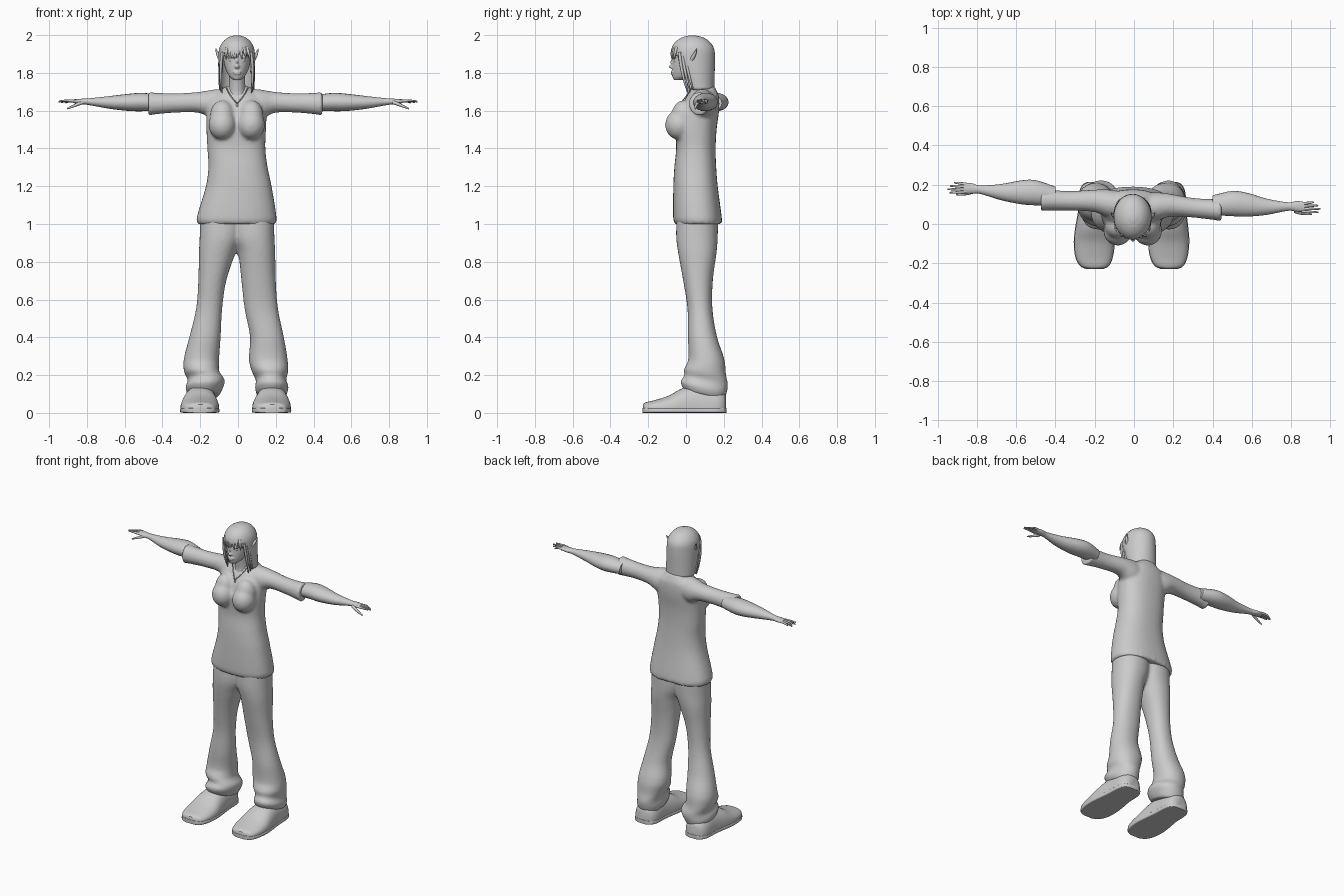
import bpy, bmesh, math
from mathutils import Vector, Matrix

cube = bpy.data.objects.get("Cube")
if cube:
    bpy.data.objects.remove(cube, do_unlink=True)

grey = bpy.data.materials.new("plain grey")
grey.use_nodes = True
grey.diffuse_color = (0.6, 0.6, 0.6, 1)
for node in grey.node_tree.nodes:
    if node.type == 'BSDF_PRINCIPLED':
        node.inputs["Base Color"].default_value = grey.diffuse_color


def blend_rows(rows, steps):
    """Smoothly interpolate section rows (t, a0, a1, b0, b1)."""
    rows = sorted(rows)
    last = len(rows) - 1

    def slope(i, k):
        lo, hi = rows[max(i - 1, 0)], rows[min(i + 1, last)]
        return (hi[k] - lo[k]) / (hi[0] - lo[0])

    out = []
    for i in range(last):
        p, q = rows[i], rows[i + 1]
        h = q[0] - p[0]
        for s in range(steps):
            u = s / steps
            e = u * u * (3 - 2 * u)
            out.append([p[0] + h * u] + [
                p[k] + (q[k] - p[k]) * e
                + h * slope(i, k) * u * (1 - u) ** 2
                - h * slope(i + 1, k) * u * u * (1 - u) for k in range(1, 5)])
    out.append(rows[last])
    return out


def loft(bm, axis, rows, sides=32, steps=4, square=1.0):
    """Closed loft of ellipses given by their extents across the axis."""
    rings = []
    for t, a0, a1, b0, b1 in blend_rows(rows, steps):
        ring = []
        for j in range(sides):
            ang = 2 * math.pi * j / sides
            c, s = math.cos(ang), math.sin(ang)
            a = (a0 + a1) / 2 + (a1 - a0) / 2 * math.copysign(abs(c) ** square, c)
            b = (b0 + b1) / 2 + (b1 - b0) / 2 * math.copysign(abs(s) ** square, s)
            co = {'x': (t, a, b), 'y': (a, t, b), 'z': (a, b, t)}[axis]
            ring.append(bm.verts.new(co))
        rings.append(ring)
    for r0, r1 in zip(rings, rings[1:]):
        for j in range(sides):
            k = (j + 1) % sides
            bm.faces.new((r0[j], r0[k], r1[k], r1[j]))
    bm.faces.new(rings[0])
    bm.faces.new(rings[-1])


def ball(bm, center, radii):
    m = Matrix.Translation(center) @ Matrix.Diagonal((*radii, 1))
    bmesh.ops.create_uvsphere(bm, u_segments=20, v_segments=12, radius=1, matrix=m)


def finish(bm, name, voxel=None, smooth=4):
    bmesh.ops.recalc_face_normals(bm, faces=bm.faces[:])
    mesh = bpy.data.meshes.new(name)
    bm.to_mesh(mesh)
    bm.free()
    mesh.materials.append(grey)
    ob = bpy.data.objects.new(name, mesh)
    bpy.context.collection.objects.link(ob)
    bpy.ops.object.select_all(action='DESELECT')
    ob.select_set(True)
    bpy.context.view_layer.objects.active = ob
    bpy.ops.object.shade_smooth_by_angle(angle=math.radians(45))
    if voxel:
        mod = ob.modifiers.new("merge", 'REMESH')
        mod.mode, mod.voxel_size, mod.use_smooth_shade = 'VOXEL', voxel, True
        soft = ob.modifiers.new("soften", 'SMOOTH')
        soft.factor, soft.iterations = 0.5, smooth
    return ob


def tube(name, points, radii):
    """Tapered strand along a smooth path."""
    cu = bpy.data.curves.new(name, 'CURVE')
    cu.dimensions, cu.bevel_depth, cu.bevel_resolution = '3D', 1, 2
    cu.use_fill_caps, cu.resolution_u = True, 6
    sp = cu.splines.new('NURBS')
    sp.points.add(len(points) - 1)
    for pt, co, r in zip(sp.points, points, radii):
        pt.co, pt.radius = (*co, 1), r
    sp.use_endpoint_u, sp.order_u = True, 3
    cu.materials.append(grey)
    ob = bpy.data.objects.new(name, cu)
    bpy.context.collection.objects.link(ob)
    bpy.ops.object.select_all(action='DESELECT')
    ob.select_set(True)
    bpy.context.view_layer.objects.active = ob
    bpy.ops.object.convert(target='MESH')


def arm_rows(side, rows, stretch=1.0):
    """Rows for one arm; the left arm reaches further forward."""
    out = []
    for x, y0, y1, z0, z1 in rows:
        d = 0.11 * x if side > 0 else 0
        out.append((side * x * stretch, y0 - d, y1 - d, z0, z1))
    return out


# Shirt: torso, bust and short sleeves merged into one cloth
bm = bmesh.new()
loft(bm, 'z', [
    (1.0, -.215, .2, -.06, .19), (1.03, -.22, .205, -.068, .19),
    (1.2, -.17, .178, -.067, .168), (1.3, -.157, .157, -.062, .16),
    (1.4, -.162, .145, -.052, .157), (1.5, -.167, .148, -.055, .162),
    (1.6, -.165, .15, -.035, .175), (1.67, -.14, .13, .0, .175),
    (1.7, -.1, .09, .02, .165), (1.73, -.065, .055, .03, .15)], square=.85)
for x in (-.083, .07):
    ball(bm, (x, -.035, 1.525), (.073, .076, .08))
    ball(bm, (x, -.012, 1.57), (.066, .066, .085))
for side in (-1, 1):
    loft(bm, 'x', arm_rows(side, [
        (.04, .03, .16, 1.57, 1.715), (.12, .03, .175, 1.55, 1.713),
        (.2, .06, .175, 1.587, 1.7), (.32, .068, .168, 1.59, 1.692),
        (.44, .068, .175, 1.58, 1.695), (.475, .066, .18, 1.573, 1.7)],
        1.0 if side < 0 else .94))
finish(bm, "shirt", .01)

# Forearms, hands and fingers
for side, label in ((-1, "right"), (1, "left")):
    bm = bmesh.new()
    loft(bm, 'x', arm_rows(side, [
        (.4, .09, .19, 1.6, 1.68), (.5, .095, .223, 1.597, 1.694),
        (.57, .1, .223, 1.598, 1.69), (.68, .122, .203, 1.61, 1.677),
        (.79, .155, .197, 1.63, 1.665), (.83, .154, .208, 1.634, 1.663),
        (.87, .158, .208, 1.64, 1.66)]), sides=20)
    finish(bm, label + "_forearm")
    shift = -.1 if side > 0 else 0
    for i in range(4):
        y = .164 + .013 * i + shift
        tip = .925 + .025 * math.sin(i + .6)
        tube(f"{label}_finger_{i + 1}",
             [(side * .855, y, 1.65), (side * .9, y + .003 * (i - 1), 1.654),
              (side * tip, y + .004 * (i - 1), 1.652 - .004 * i)],
             (.008, .007, .004))
    tube(label + "_thumb", [(side * .82, .165 + shift, 1.645),
                            (side * .86, .15 + shift, 1.63),
                            (side * .905, .15 + shift, 1.61)], (.01, .009, .004))

# Trousers: two flared legs merged at the hips, hems dipping at the back
right_leg = [
    (.1, -.265, -.1, -.01, .2), (.14, -.278, -.08, -.03, .215),
    (.18, -.265, -.07, -.01, .222), (.22, -.285, -.098, -.01, .212),
    (.28, -.288, -.1, .012, .205), (.4, -.258, -.092, .01, .165),
    (.55, -.222, -.084, .008, .14), (.7, -.21, -.062, -.015, .142),
    (.85, -.207, -.012, -.042, .162), (.93, -.203, .02, -.052, .168),
    (1.03, -.2, .03, -.05, .17)]
left_leg = [
    (.1, .1, .255, -.01, .2), (.14, .09, .268, -.03, .215),
    (.18, .095, .255, -.01, .222), (.22, .075, .265, -.01, .212),
    (.28, .058, .263, .012, .205), (.4, .064, .243, .01, .165),
    (.55, .035, .212, .008, .14), (.7, .018, .2, -.015, .142),
    (.85, .0, .197, -.042, .162), (.93, -.03, .193, -.052, .168),
    (1.03, -.04, .19, -.05, .17)]
bm = bmesh.new()
for leg in (right_leg, left_leg):
    loft(bm, 'z', leg, square=.92)
for v in bm.verts:
    if v.co.z < .3:
        v.co.z -= (v.co.y - .07) * .25 * min(1, (.3 - v.co.z) / .15)
finish(bm, "trousers", .01, 3)

# Shoes: domed upper over a flat sole
shoe = [(-.228, -.04, .04, .045), (-.215, -.07, .068, .055),
        (-.17, -.096, .09, .066), (-.09, -.105, .1, .092),
        (-.02, -.098, .095, .13), (.07, -.083, .085, .15),
        (.16, -.078, .08, .13), (.2, -.06, .062, .11), (.213, -.035, .037, .09)]
for label, x in (("right", -.2), ("left", .18)):
    bm = bmesh.new()
    loft(bm, 'y', [(y, x + a, x + b, .03 - h + .02, h) for y, a, b, h in shoe],
         square=.85)
    for v in bm.verts:
        v.co.z = max(v.co.z, .012)
    finish(bm, label + "_shoe")
    bm = bmesh.new()
    loft(bm, 'y', [(y * 1.01, x + a * 1.02, x + b * 1.02, 0, .026)
                   for y, a, b, h in shoe], square=.3)
    finish(bm, label + "_sole")

# Head with neck, nose, brows, eyes and lips
bm = bmesh.new()
loft(bm, 'z', [
    (1.762, -.025, .015, -.064, -.02), (1.78, -.045, .035, -.072, .03),
    (1.82, -.066, .056, -.074, .09), (1.87, -.077, .067, -.071, .12),
    (1.93, -.08, .07, -.066, .13), (1.965, -.06, .05, -.04, .11),
    (1.98, -.03, .02, -.0, .07)])
loft(bm, 'z', [(1.66, -.06, .05, .005, .12), (1.71, -.05, .04, .008, .105),
               (1.82, -.048, .038, -.01, .1)])
ball(bm, (-.005, -.072, 1.833), (.014, .019, .011))
ball(bm, (-.005, -.068, 1.855), (.008, .014, .028))
for z, w in ((1.805, .024), (1.795, .02)):
    ball(bm, (-.005, -.07, z), (w, .011, .006))
for x in (-.035, .025):
    ball(bm, (x, -.06, 1.884), (.024, .012, .007))
    ball(bm, (x, -.057, 1.867), (.014, .009, .007))
finish(bm, "head", .0045, 2)

# Hair: shell opened around the face
bm = bmesh.new()
loft(bm, 'z', [
    (1.71, -.1, .086, -.01, .15), (1.8, -.104, .09, -.05, .152),
    (1.88, -.104, .09, -.076, .153), (1.93, -.099, .085, -.076, .148),
    (1.965, -.08, .067, -.055, .125), (1.988, -.052, .04, -.02, .09),
    (1.998, -.022, .012, .015, .05)], sides=40, steps=6)
gone = []
for f in bm.faces:
    c = f.calc_center_median()
    fringe = 1.893 + .012 * math.sin(70 * c.x)
    if c.z < fringe and c.y < .03 - .4 * (c.z - 1.72) or len(f.verts) > 4 and c.z < 1.8:
        gone.append(f)
bmesh.ops.delete(bm, geom=gone, context='FACES')
hair = finish(bm, "hair")
shell = hair.modifiers.new("thickness", 'SOLIDIFY')
shell.thickness = .008

# Loose fringe and side strands
for i in range(7):
    x = -.068 + .021 * i
    y = -.076 + 4 * (x + .005) ** 2
    tube(f"fringe_strand_{i + 1}",
         [(x * .8, y + .012, 1.935), (x, y - .002, 1.905),
          (x + .006, y, 1.872 + .008 * (i % 2))], (.009, .009, .002))
for side, label in ((-1, "right"), (1, "left")):
    for i in range(3):
        tube(f"{label}_side_strand_{i + 1}",
             [(side * .076 - .007, -.035 + .015 * i, 1.91),
              (side * .092 - .007, -.025 + .016 * i, 1.8),
              (side * (.078 + .006 * i) - .007, .01 + .014 * i, 1.695 + .008 * i)],
             (.008, .01, .003))
    tube(label + "_ear_tip", [(side * .085 - .005, .03, 1.87),
                              (side * .104 - .005, .045, 1.895),
                              (side * .112 - .005, .058, 1.928)], (.012, .01, .002))

# Necklace
tube("necklace", [(-.062, .03, 1.72), (-.045, .008, 1.685), (-.008, -.028, 1.64),
                  (-.002, -.028, 1.64), (.036, .008, 1.685), (.052, .03, 1.72)],
     (.003,) * 6)
ball_mesh = bmesh.new()
ball(ball_mesh, (-.005, -.027, 1.63), (.006, .006, .009))
finish(ball_mesh, "pendant")
